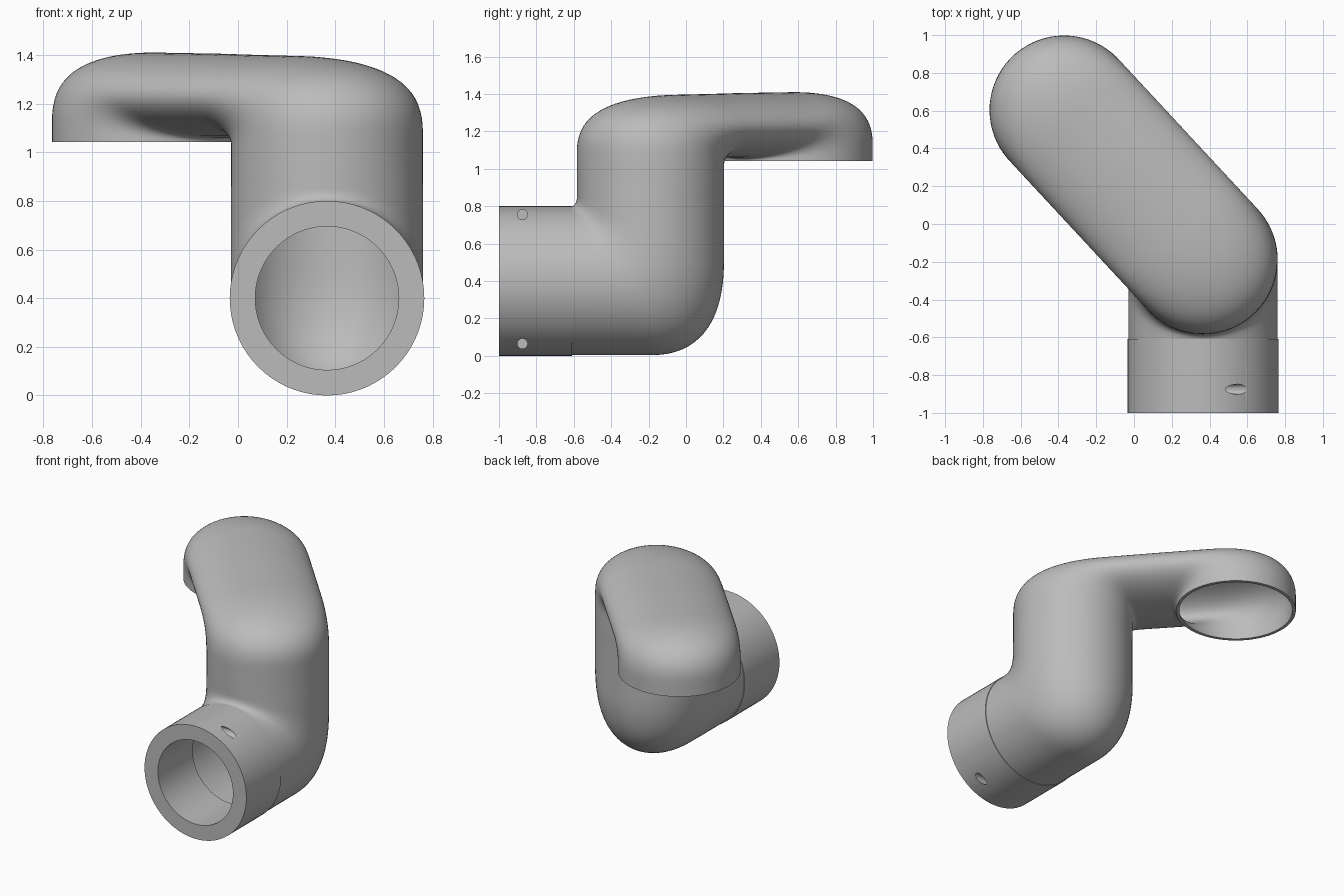
import bpy, bmesh, math
from mathutils import Vector, Matrix
from mathutils.geometry import interpolate_bezier

cube = bpy.data.objects.get("Cube")
if cube:
    bpy.data.objects.remove(cube, do_unlink=True)

SIDES = 72
RADIUS = 0.395
COLUMN = Vector((0.366, -0.19, 0))
OUTLET = Vector((-0.37, 0.603, 0))

grey = bpy.data.materials.new("plain grey")
grey.use_nodes = True
grey.diffuse_color = (0.5, 0.5, 0.5, 1)
grey.node_tree.nodes["Principled BSDF"].inputs["Base Color"].default_value = grey.diffuse_color


def bezier(a, b, c, d):
    return interpolate_bezier(*[Vector((*p, 0)) for p in (a, b, c, d)], 24)


def line(*pts):
    return [Vector((*p, 0)) for p in pts]


def resample(pts, n):
    """Spread n + 1 points evenly along a polyline."""
    steps = [(b - a).length for a, b in zip(pts, pts[1:])]
    total, out = sum(steps), []
    for k in range(n + 1):
        d = total * k / n
        for a, b, s in zip(pts, pts[1:], steps):
            if d <= s + 1e-6 and s > 0:
                break
            d -= s
        out.append(a.lerp(b, min(d / s, 1)) if s else b.copy())
    return out


def sections(inner, outer, n, origin, along, side, phase=0.0):
    """Elliptical rings spanning matching points of an inner and an outer profile."""
    def place(p):
        return origin + along * p.x + Vector((0, 0, p.y))
    rings = []
    for p, q in zip(resample(inner, n), resample(outer, n)):
        p, q = place(p), place(q)
        mid, half = (p + q) / 2, (q - p) / 2
        angles = [math.tau * j / SIDES + phase for j in range(SIDES)]
        rings.append([mid + half * math.cos(t) + side * RADIUS * math.sin(t) for t in angles])
    return rings


def loft(name, rings, closed=False):
    bm = bmesh.new()
    rows = [[bm.verts.new(p) for p in r] for r in rings]
    pairs = list(zip(rows, rows[1:])) + ([(rows[-1], rows[0])] if closed else [])
    for a, b in pairs:
        for j in range(len(a)):
            k = (j + 1) % len(a)
            bm.faces.new((a[j], a[k], b[k], b[j]))
    if closed:
        bmesh.ops.recalc_face_normals(bm, faces=bm.faces)
    mesh = bpy.data.meshes.new(name)
    bm.to_mesh(mesh)
    bm.free()
    mesh.materials.append(grey)
    obj = bpy.data.objects.new(name, mesh)
    bpy.context.collection.objects.link(obj)
    return obj


def finish(obj):
    """Apply the modifiers and smooth the round surfaces."""
    bpy.ops.object.select_all(action='DESELECT')
    obj.select_set(True)
    bpy.context.view_layer.objects.active = obj
    for m in list(obj.modifiers):
        bpy.ops.object.modifier_apply(modifier=m.name)
    bpy.ops.object.shade_smooth_by_angle(angle=math.radians(35))


# Lower elbow: from the collar round to the upright column
back = Vector((0, 1, 0))
base = Vector((COLUMN.x, 0, 0))
elbow_in = bezier((-0.62, 0.798), (-0.6, 0.798), (-0.583, 0.815), (-0.583, 0.85))
elbow_out = (line((-0.62, 0.004), (-0.18, 0.004))
             + bezier((-0.18, 0.004), (0.06, 0.004), (0.203, 0.17), (0.203, 0.5))
             + line((0.203, 0.85)))
rings = sections(elbow_in, elbow_out, 40, base, back, Vector((-1, 0, 0)))

# Upper bend, flattened arm and downturned outlet, in the arm's own upright plane
along = (OUTLET - COLUMN).normalized()
reach = (OUTLET - COLUMN).length
side = Vector((along.y, -along.x, 0))
phase = math.pi / 2 - math.atan2(-along.y, -along.x)
frame = (COLUMN, along, side, phase)
far, near = reach + RADIUS, reach - RADIUS
bend_out = (line((-0.393, 1.0))
            + bezier((-0.393, 1.1), (-0.393, 1.28), (-0.25, 1.38), (0.15, 1.395))
            + line((0.43, 1.4)))
cap_out = (line((0.65, 1.405))
           + bezier((1.05, 1.41), (1.33, 1.41), (far, 1.33), (far, 1.15))
           + line((far, 1.043)))
rings += sections(line((0.393, 0.85), (0.393, 1.0)),
                  line((-0.393, 0.85), (-0.393, 1.0)), 3, *frame)[1:]
rings += sections(bezier((0.393, 1.0), (0.393, 1.05), (0.4, 1.06), (0.43, 1.06)),
                  bend_out, 32, *frame)[1:]
rings += sections(line((0.43, 1.06), (0.65, 1.06)),
                  line((0.43, 1.4), (0.65, 1.405)), 4, *frame)[1:]
rings += sections(bezier((0.65, 1.06), (0.67, 1.06), (near, 1.055), (near, 1.043)),
                  cap_out, 36, *frame)[1:]
shell = loft("bent_pipe", rings)
wall = shell.modifiers.new("wall", 'SOLIDIFY')
wall.thickness = 0.022
wall.offset = -1
finish(shell)

# Thick collar with a straight bore
profile = [(0.4, -1), (0.4, -0.61), (0.295, -0.61), (0.295, -1)]
collar = loft("collar", [[Vector((COLUMN.x + r * math.cos(math.tau * j / SIDES), y,
                                  0.4 + r * math.sin(math.tau * j / SIDES)))
                          for j in range(SIDES)] for r, y in profile], closed=True)

# Two blind screw holes in the collar's left side
cutters = []
for z in (0.065, 0.755):
    bpy.ops.mesh.primitive_cylinder_add(
        vertices=24, radius=0.027, depth=0.5, location=(0.65, -0.875, z),
        rotation=(0, math.pi / 2, 0))
    cutter = bpy.context.object
    cutter.name = "hole_cutter"
    cutter.hide_render = True
    cut = collar.modifiers.new("hole", 'BOOLEAN')
    cut.operation = 'DIFFERENCE'
    cut.solver = 'EXACT'
    cut.object = cutter
    cutters.append(cutter)
finish(collar)
for cutter in cutters:
    bpy.data.objects.remove(cutter, do_unlink=True)
